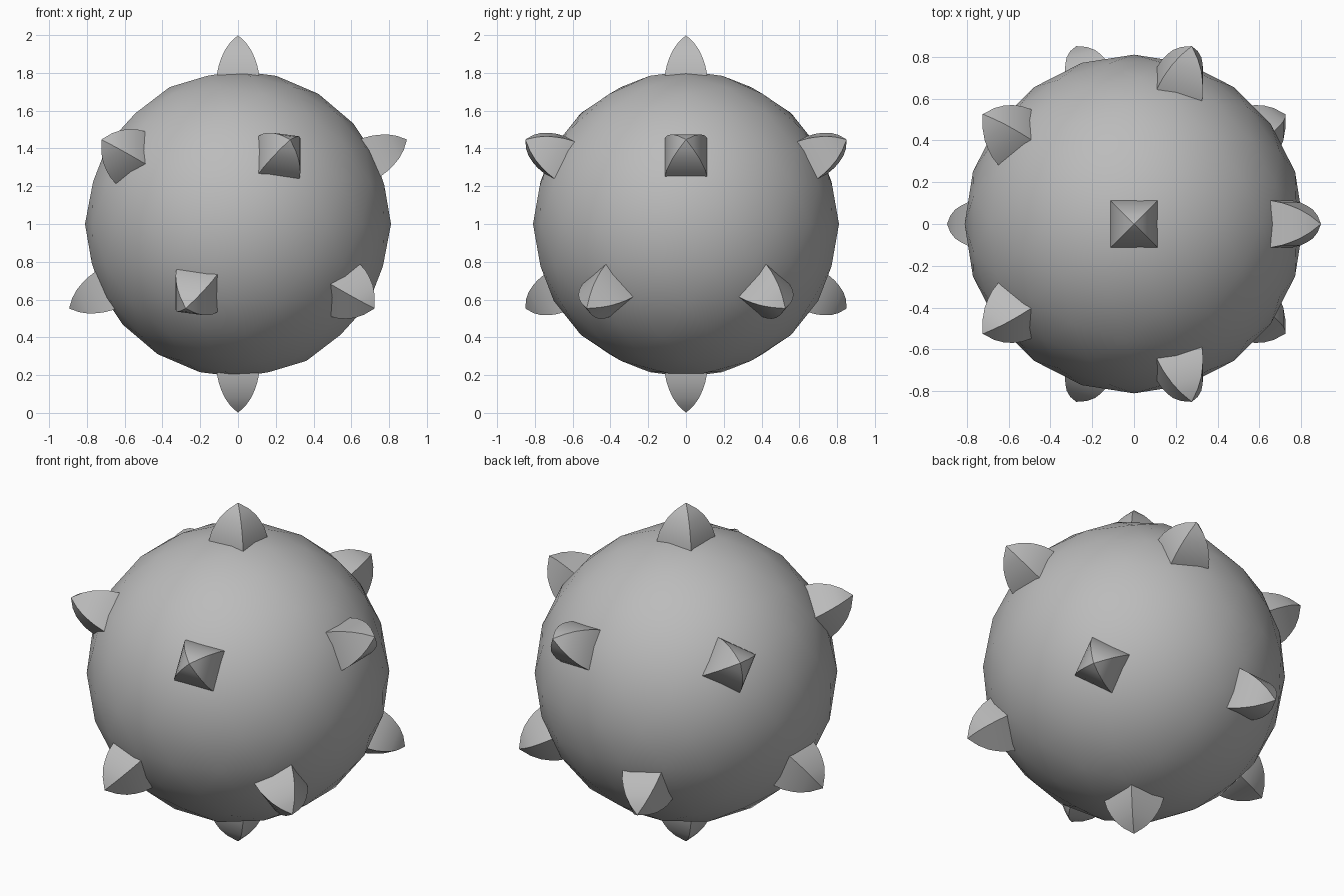
import bpy, bmesh
from math import atan2, asin
from mathutils import Matrix, Vector

cube = bpy.data.objects.get("Cube")
if cube:
    bpy.data.objects.remove(cube, do_unlink=True)

CENTRE = Vector((0, 0, 1))
RADIUS = 0.81

# Single grey material
grey = bpy.data.materials.new("metal_grey")
grey.use_nodes = True
colour = (0.5, 0.5, 0.5, 1)
grey.diffuse_color = colour
grey.node_tree.nodes["Principled BSDF"].inputs["Base Color"].default_value = colour


def finish(name, bm):
    """Turn a bmesh into a smooth object with sharp corners."""
    bmesh.ops.recalc_face_normals(bm, faces=bm.faces)
    mesh = bpy.data.meshes.new(name)
    bm.to_mesh(mesh)
    bm.free()
    mesh.materials.append(grey)
    obj = bpy.data.objects.new(name, mesh)
    bpy.context.collection.objects.link(obj)
    bpy.ops.object.select_all(action='DESELECT')
    obj.select_set(True)
    bpy.context.view_layer.objects.active = obj
    bpy.ops.object.shade_smooth_by_angle(angle=0.6)
    return obj


# Ball
bm = bmesh.new()
bmesh.ops.create_icosphere(bm, subdivisions=3, radius=RADIUS)
finish("ball", bm).location = CENTRE

# Curved four-sided spike: distance from the ball centre, half width
PROFILE = [(0.70, 0.121), (0.79, 0.112), (0.84, 0.102), (0.88, 0.088),
           (0.92, 0.070), (0.96, 0.042)]


def spike(name, direction):
    bm = bmesh.new()
    rings = [[bm.verts.new((sx * w, sy * w, h))
              for sx, sy in ((1, 1), (-1, 1), (-1, -1), (1, -1))]
             for h, w in PROFILE]
    for low, high in zip(rings, rings[1:]):
        for i in range(4):
            j = (i + 1) % 4
            bm.faces.new((low[i], low[j], high[j], high[i]))
    tip = bm.verts.new((0, 0, 1))
    for i in range(4):
        bm.faces.new((rings[-1][i], rings[-1][(i + 1) % 4], tip))
    bm.faces.new(rings[0])
    obj = finish(name, bm)
    # Tilt about y, then about x, so the spike points outward
    x, y, z = direction
    obj.matrix_world = (Matrix.Translation(CENTRE)
                        @ Matrix.Rotation(atan2(-y, z), 4, 'X')
                        @ Matrix.Rotation(asin(max(-1, min(1, x))), 4, 'Y'))


# One spike at each corner of an icosahedron
guide = bmesh.new()
bmesh.ops.create_icosphere(guide, subdivisions=1, radius=1)
directions = [v.co.normalized() for v in guide.verts]
guide.free()
for n, d in enumerate(directions, 1):
    spike(f"spike_{n}", d)
